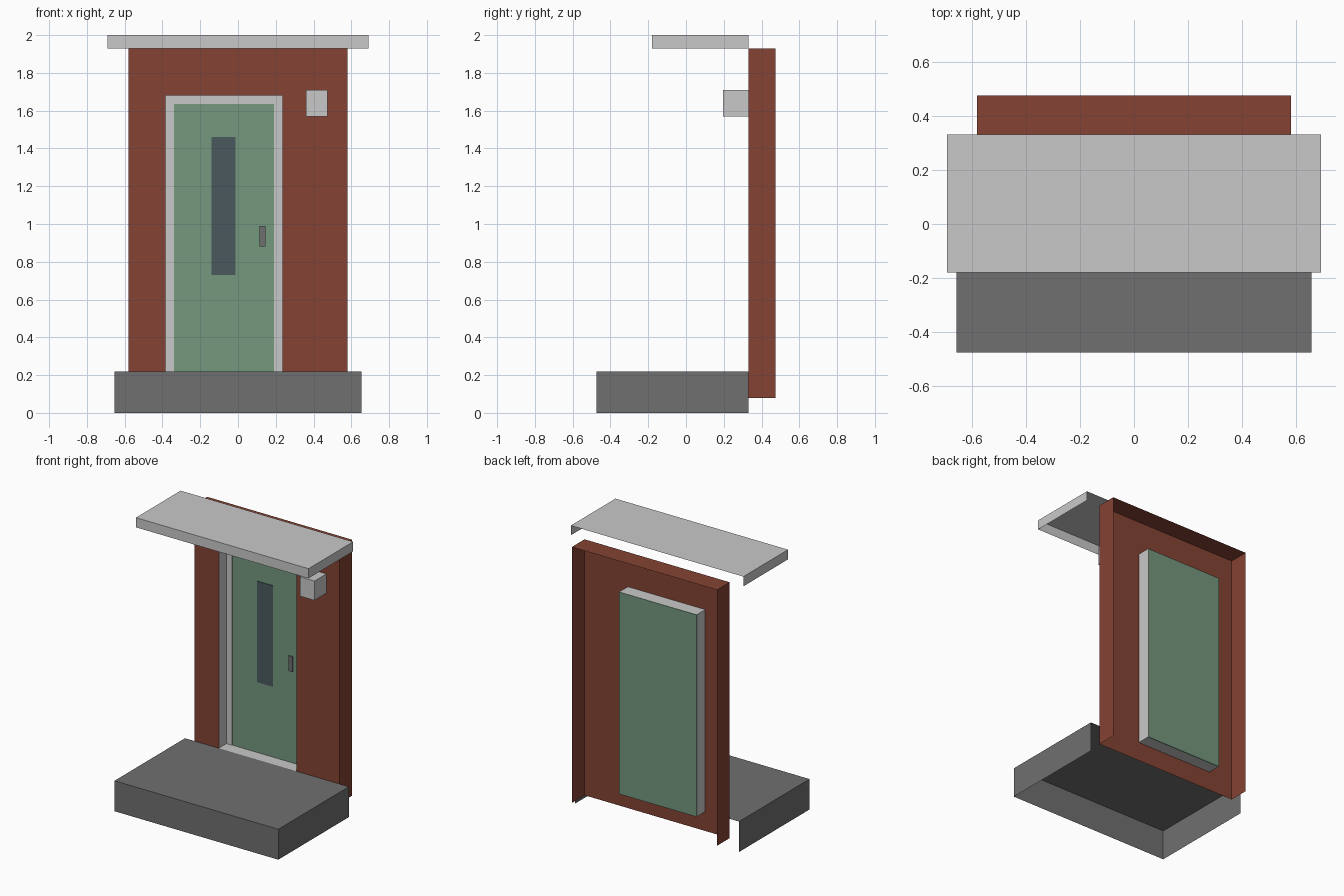
import bpy, bmesh
from mathutils import Vector

if "Cube" in bpy.data.objects:
    bpy.data.objects.remove(bpy.data.objects["Cube"], do_unlink=True)


def material(name, hexcode):
    def linear(c):
        return c / 12.92 if c <= 0.04045 else ((c + 0.055) / 1.055) ** 2.4
    rgb = [linear(int(hexcode[i:i + 2], 16) / 255) for i in (0, 2, 4)]
    mat = bpy.data.materials.new(name)
    mat.use_nodes = True
    mat.diffuse_color = (*rgb, 1)
    bsdf = next(n for n in mat.node_tree.nodes if n.type == 'BSDF_PRINCIPLED')
    bsdf.inputs["Base Color"].default_value = (*rgb, 1)
    return mat


brick = material("brick red", "854333")
concrete = material("dark concrete", "707070")
trim = material("light grey trim", "C9C9C9")
green = material("door green", "75987F")
glass = material("dark glass", "4B595D")
metal = material("handle metal", "6E6E6E")

SIDES = {"left": (1, 0, 0), "right": (-1, 0, 0), "back": (0, 1, 0),
         "front": (0, -1, 0), "top": (0, 0, 1), "bottom": (0, 0, -1)}


def finish(name, bm, mat):
    mesh = bpy.data.meshes.new(name)
    bm.to_mesh(mesh)
    bm.free()
    mesh.materials.append(mat)
    obj = bpy.data.objects.new(name, mesh)
    bpy.context.collection.objects.link(obj)
    return obj


def box(name, mat, x, y, z, open_sides=()):
    """Box between the given limits, with the named sides left open."""
    bm = bmesh.new()
    bmesh.ops.create_cube(bm, size=1)
    bm.normal_update()
    gone = [f for f in bm.faces
            if any(f.normal.dot(Vector(SIDES[s])) > 0.9 for s in open_sides)]
    bmesh.ops.delete(bm, geom=gone, context='FACES')
    for v in bm.verts:
        v.co = [lo + (hi - lo) * (c + 0.5) for c, (lo, hi) in zip(v.co, (x, y, z))]
    return finish(name, bm, mat)


def pierced_panel(name, mat, x, z, hole_x, hole_z, y):
    """Flat panel facing the front, with a rectangular opening."""
    bm = bmesh.new()
    xs, zs = (x[0], *hole_x, x[1]), (z[0], *hole_z, z[1])
    grid = [[bm.verts.new((px, y, pz)) for pz in zs] for px in xs]
    for i in range(3):
        for j in range(3):
            if (i, j) != (1, 1):
                bm.faces.new((grid[i][j], grid[i + 1][j],
                              grid[i + 1][j + 1], grid[i][j + 1]))
    return finish(name, bm, mat)


# Main limits
wall_x, wall_z = (-0.58, 0.58), (0.08, 1.93)
door_x, door_z = (-0.385, 0.235), (0.22, 1.68)
face, rear, recess = 0.33, 0.475, 0.43
border = 0.045

# Wall: pierced front with returns on the sides and top
pierced_panel("wall_front", brick, wall_x, wall_z, door_x, door_z, face)
box("wall_returns", brick, wall_x, (face, rear), wall_z, ("front", "back", "bottom"))

# Step and canopy, open where they meet the building and underneath
box("step", concrete, (-0.655, 0.655), (-0.475, face), (0, 0.22), ("back", "bottom"))
box("canopy", trim, (-0.69, 0.69), (-0.18, face), (1.93, 2), ("back", "bottom"))

# Wall lamp
box("lamp", trim, (0.36, 0.475), (0.195, face), (1.57, 1.71), ("back",))

# Recessed door: reveal, leaf, border strips
box("door_reveal", trim, door_x, (face, recess), door_z, ("front", "back"))
leaf = recess - 0.009
box("door_leaf", green, door_x, (leaf, recess - 0.001), door_z)
strip = (leaf - 0.004, leaf)
box("border_right", trim, (door_x[0], door_x[0] + border), strip, door_z)
box("border_left", trim, (door_x[1] - border, door_x[1]), strip, door_z)
box("border_top", trim, (door_x[0] + border, door_x[1] - border), strip,
    (door_z[1] - border, door_z[1]))

# Door window and handle
box("door_window", glass, (-0.14, -0.013), strip, (0.73, 1.46))
box("door_handle", metal, (0.115, 0.145), (leaf - 0.008, leaf), (0.88, 0.99))
